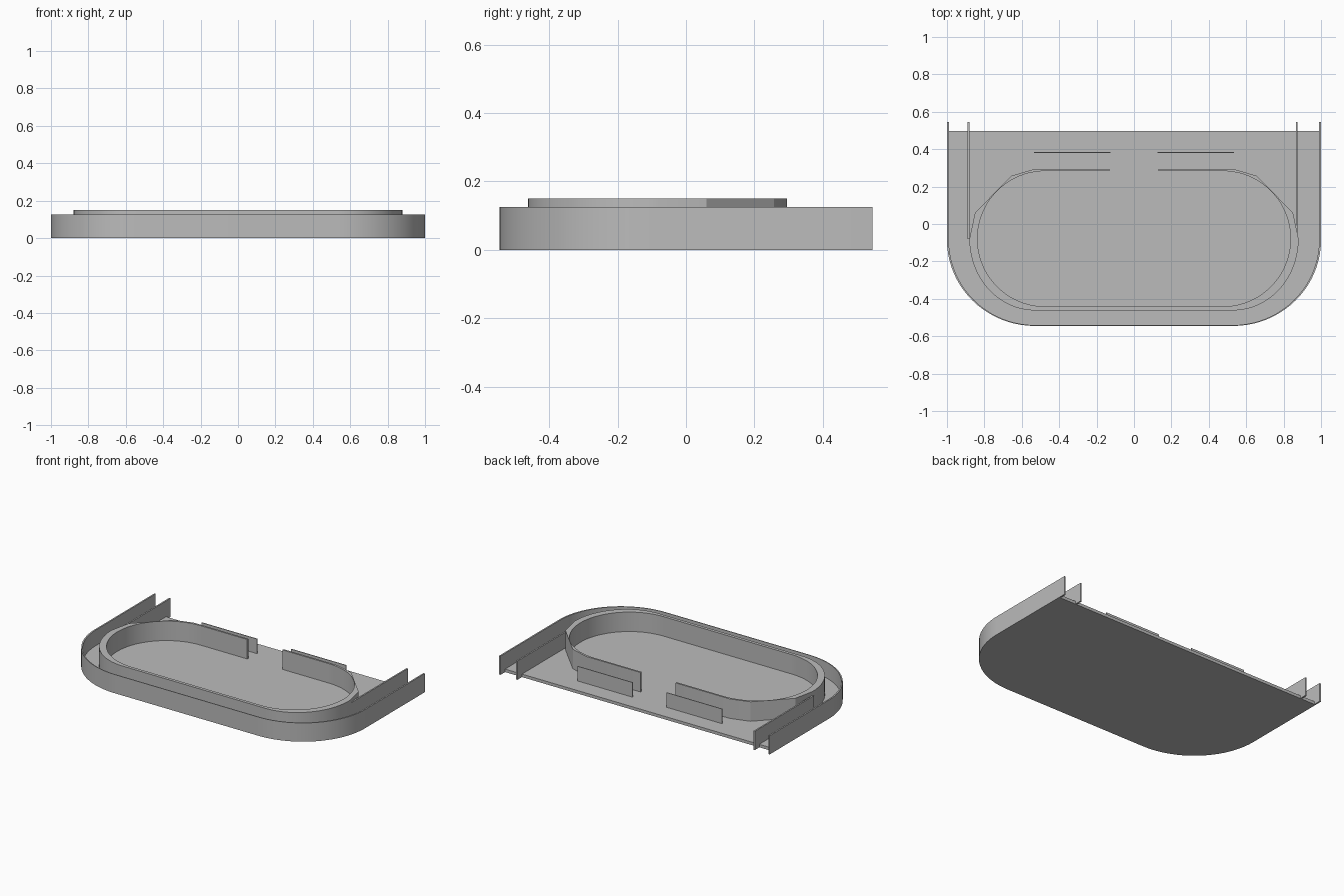
import bpy
import bmesh
from math import cos, sin, pi, radians

if "Cube" in bpy.data.objects:
    bpy.data.objects.remove(bpy.data.objects["Cube"])

grey = bpy.data.materials.new("plain grey")
grey.use_nodes = True
colour = (0.5, 0.5, 0.5, 1)
grey.diffuse_color = colour
grey.node_tree.nodes["Principled BSDF"].inputs["Base Color"].default_value = colour


def arc(cx, cy, rx, ry, start, end, steps=20):
    """Points on an elliptical arc, angles in degrees."""
    angles = [radians(start + (end - start) * i / steps) for i in range(steps + 1)]
    return [(cx + rx * cos(a), cy + ry * sin(a)) for a in angles]


def mirrored(half):
    """Continue a right-hand path across x = 0."""
    return half + [(-x, y) for x, y in reversed(half)]


def prism(name, outline, z0, z1):
    """Extrude a closed outline from z0 to z1."""
    bm = bmesh.new()
    base = bm.faces.new([bm.verts.new((x, y, z0)) for x, y in outline])
    top = bmesh.ops.extrude_face_region(bm, geom=[base])["geom"]
    verts = [v for v in top if isinstance(v, bmesh.types.BMVert)]
    bmesh.ops.translate(bm, vec=(0, 0, z1 - z0), verts=verts)
    bmesh.ops.recalc_face_normals(bm, faces=bm.faces)
    mesh = bpy.data.meshes.new(name)
    bm.to_mesh(mesh)
    bm.free()
    mesh.materials.append(grey)
    obj = bpy.data.objects.new(name, mesh)
    bpy.context.collection.objects.link(obj)
    bpy.ops.object.select_all(action="DESELECT")
    obj.select_set(True)
    bpy.context.view_layer.objects.active = obj
    bpy.ops.object.shade_smooth_by_angle(angle=radians(25))
    return obj


def box(name, x0, x1, y0, y1, z0, z1):
    return prism(name, [(x0, y0), (x1, y0), (x1, y1), (x0, y1)], z0, z1)


FLOOR, RIM, BACK = 0.02, 0.125, 0.545

# Floor plate with two rounded front corners
front_corner = arc(0.53, -0.085, 0.465, 0.456, 0, -90)
prism("floor_plate", mirrored([(0.995, 0.497)] + front_corner), 0, FLOOR)

# Thin outer wall, open at the back
outer = mirrored([(1, BACK)] + arc(0.53, -0.085, 0.47, 0.46, 0, -90))
inner = mirrored([(0.99, BACK)] + arc(0.53, -0.085, 0.46, 0.455, 0, -90))
prism("outer_wall", outer + inner[::-1], 0, RIM)

# Raised ring with chamfered back corners and a gap at the back
outer = mirrored([(0.13, 0.295), (0.53, 0.295), (0.657, 0.257), (0.85, 0.06)]
                 + arc(0.53, -0.08, 0.35, 0.382, 0, -90))
inner = mirrored([(0.13, 0.283)] + arc(0.475, -0.079, 0.362, 0.362, 90, -90, 40))
prism("raised_ring", outer + inner[::-1], FLOOR - 0.005, 0.15)

# Inner side rails
box("left_rail", 0.865, 0.875, -0.08, BACK, 0, RIM)
box("right_rail", -0.89, -0.88, -0.08, BACK, 0, RIM)

# Thin upright tabs behind the ring
for side, sign in (("left", 1), ("right", -1)):
    box(side + "_tab", sign * 0.126, sign * 0.535, 0.379, 0.384, FLOOR - 0.005, 0.118)
